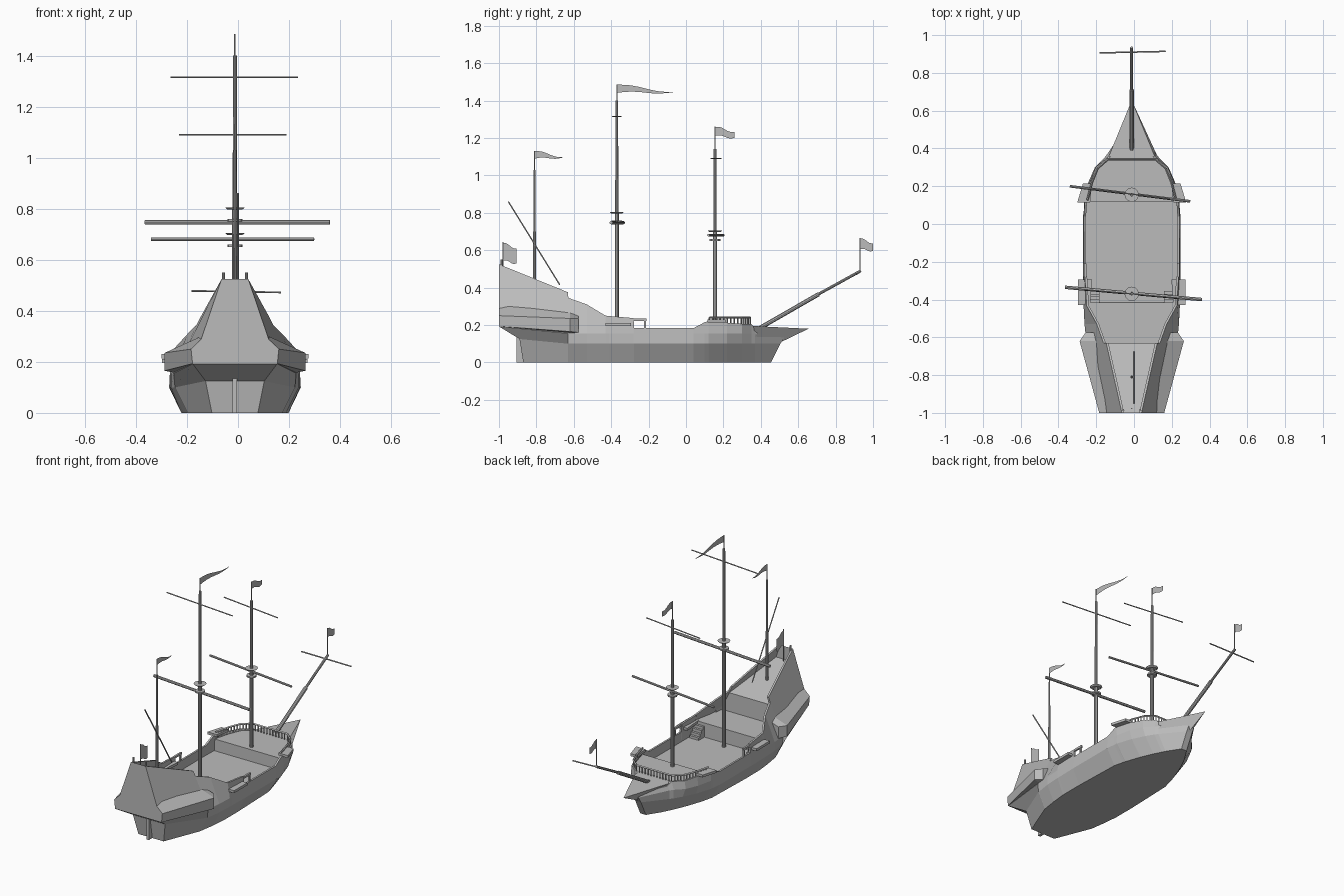
import bpy, bmesh, math
from mathutils import Vector

cube = bpy.data.objects.get("Cube")
if cube:
    bpy.data.objects.remove(cube, do_unlink=True)

CX = -0.012  # centreline of the ship

grey = bpy.data.materials.new("plain grey")
grey.use_nodes = True
tone = (0.5, 0.5, 0.5, 1)
grey.diffuse_color = tone
grey.node_tree.nodes["Principled BSDF"].inputs["Base Color"].default_value = tone


def finish(name, bm, solid=True):
    if solid:
        bmesh.ops.recalc_face_normals(bm, faces=bm.faces)
    mesh = bpy.data.meshes.new(name)
    bm.to_mesh(mesh)
    bm.free()
    mesh.materials.append(grey)
    obj = bpy.data.objects.new(name, mesh)
    bpy.context.collection.objects.link(obj)
    return obj


def loft(bm, rings):
    """Skin closed rings of equal length and return the vertex rings."""
    vs = [[bm.verts.new(p) for p in ring] for ring in rings]
    n = len(rings[0])
    for a, b in zip(vs, vs[1:]):
        for i in range(n):
            bm.faces.new((a[i], a[(i + 1) % n], b[(i + 1) % n], b[i]))
    return vs


def add_box(bm, lo, hi):
    ring = lambda z: [(lo[0], lo[1], z), (hi[0], lo[1], z), (hi[0], hi[1], z), (lo[0], hi[1], z)]
    a, b = loft(bm, [ring(lo[2]), ring(hi[2])])
    bm.faces.new(a)
    bm.faces.new(b)


def add_rod(bm, p, q, r1, r2=None, sides=8):
    p, q = Vector(p), Vector(q)
    turn = (q - p).to_track_quat('Z', 'Y')
    rings = []
    for c, r in ((p, r1), (q, r1 if r2 is None else r2)):
        rings.append([c + turn @ Vector((r * math.cos(t), r * math.sin(t), 0))
                      for t in (math.tau * k / sides for k in range(sides))])
    a, b = loft(bm, rings)
    bm.faces.new(a)
    bm.faces.new(b)


def rod(name, *args, **kw):
    bm = bmesh.new()
    add_rod(bm, *args, **kw)
    return finish(name, bm)


# Hull: y, bottom, chine and wale half widths, rail half width, rail height, deck height
STATIONS = [
    (-1.0, .09, .115, .165, .052, .525, .44),
    (-.631, .185, .235, .24, .135, .375, .33),
    (-.629, .185, .235, .24, .15, .345, .21),
    (-.53, .20, .25, .25, .185, .31, .21),
    (-.43, .21, .255, .255, .24, .25, .21),
    (-.415, .21, .255, .255, .24, .248, .21),
    (-.413, .21, .255, .255, .24, .248, .12),
    (-.28, .21, .258, .255, .248, .237, .12),
    (-.278, .21, .258, .255, .253, .183, .12),
    (.04, .20, .258, .255, .254, .183, .12),
    (.10, .185, .25, .253, .25, .215, .12),
    (.118, .18, .248, .252, .248, .22, .12),
    (.12, .18, .248, .252, .248, .22, .195),
    (.22, .145, .215, .23, .222, .212, .195),
    (.30, .11, .175, .195, .19, .206, .195),
    (.35, .085, .145, .145, .13, .205, .195),
    (.37, .075, .13, .13, .115, .18, .17),
    (.53, .02, .02, .02, .015, .165, .16),
]


def half_section(i, st):
    y, w0, w1, w2, wt, zt, zd = st
    first, last = i == 0, i == len(STATIONS) - 1
    z2 = .192 if first else .14 if last else .155
    y0 = -.87 if first else .455 if last else y
    y1 = -.89 if first else .505 if last else y
    t = min(max((zt - zd) / (zt - z2), 0), 1)
    rim = max(wt - .012, .006)
    deck = max(wt + (w2 - wt) * t - .012, .005)
    z1 = .125 if first else .1
    return [(w0, y0, 0), (w1, y1, z1), (w2, y, z2), (wt, y, zt), (rim, y, zt), (deck, y, zd)]


rings = []
for i, st in enumerate(STATIONS):
    half = half_section(i, st)
    rings.append([(CX + x, y, z) for x, y, z in half] +
                 [(CX - x, y, z) for x, y, z in reversed(half)])
bm = bmesh.new()
skin = loft(bm, rings)
for ring in (skin[0], skin[-1]):
    n = len(ring)
    for k in range(n // 2 - 1):
        bm.faces.new((ring[k], ring[k + 1], ring[n - 2 - k], ring[n - 1 - k]))
finish("hull", bm)

# Beak under the bowsprit
bm = bmesh.new()
deck = [(CX - .125, .35, .195), (CX + .125, .35, .195), (CX, .655, .18)]
keel = [(CX - .14, .35, .135), (CX + .14, .35, .135), (CX, .50, .105)]
a, b = loft(bm, [keel, deck])
bm.faces.new(a)
bm.faces.new(b)
finish("beak", bm)

# Stern galleries, quarter rails, channels and stairs on each side
for side, label in ((1, "left"), (-1, "right")):
    bm = bmesh.new()
    sections = [
        (-1.0, [(.11, .31), (.172, .25), (.166, .193), (.1, .193)]),
        (-.62, [(.19, .265), (.276, .235), (.276, .165), (.2, .15)]),
        (-.575, [(.2, .25), (.245, .235), (.245, .16), (.2, .15)]),
    ]
    vs = loft(bm, [[(CX + side * x, y, z) for x, z in pts] for y, pts in sections])
    bm.faces.new(vs[0])
    bm.faces.new(vs[-1])
    finish(label + "_stern_gallery", bm)

    for name, y0, y1, x0, x1, z in (("main", -.43, -.295, .285, .285, .203),
                                    ("fore", .115, .215, .288, .258, .222)):
        bm = bmesh.new()
        plan = [(.22, y0), (x0, y0), (x1, y1), (.21, y1)]
        a, b = loft(bm, [[(CX + side * x, y, h) for x, y in plan] for h in (z - .008, z + .008)])
        bm.faces.new(a)
        bm.faces.new(b)
        finish(label + "_" + name + "_channel", bm)

    bm = bmesh.new()
    xs = sorted((CX + side * .24, CX + side * .252))
    add_box(bm, (xs[0], -.28, .222), (xs[1], -.21, .235))
    add_box(bm, (xs[0], -.225, .18), (xs[1], -.215, .224))
    finish(label + "_quarter_rail", bm)

    bm = bmesh.new()
    xs = sorted((CX + side * .17, CX + side * .235))
    for k in range(4):
        add_box(bm, (xs[0], -.415, .12), (xs[1], -.40 + .015 * k, .19 - .018 * k))
    finish(label + "_stairs", bm)

    rod(label + "_stern_lantern", (CX + side * .045, -.985, .5),
        (CX + side * .045, -.985, .55), .006)

# Forecastle railing: posts and top rail following the deck edge
path = [(.235, .125), (.21, .22), (.18, .295), (.125, .343)]
path = [Vector((CX + x, y, .2)) for x, y in path] + \
       [Vector((CX - x, y, .2)) for x, y in reversed(path)]
bm = bmesh.new()
lift = Vector((0, 0, .04))
for p, q in zip(path, path[1:]):
    add_rod(bm, p + lift, q + lift, .006, sides=4)
    count = max(2, round((q - p).length / .02))
    for k in range(count):
        foot = p.lerp(q, k / count)
        add_rod(bm, foot, foot + lift, .0045, sides=4)
finish("forecastle_railing", bm)

# Rudder
bm = bmesh.new()
add_box(bm, (CX - .009, -.905, 0), (CX + .009, -.865, .14))
finish("rudder", bm)

# Masts: name, y, foot, top, flagpole top, radius, lookout height
for name, y, foot, top, tip, r, look in (("main", -.37, .12, 1.4, 1.485, .0115, .8),
                                         ("fore", .155, .19, 1.14, 1.26, .0115, .7),
                                         ("mizzen", -.81, .37, 1.03, 1.13, .008, None)):
    mid = look or (foot + top) / 2
    rod(name + "_mast", (CX, y, foot), (CX, y, mid), r, sides=10)
    rod(name + "_topmast", (CX, y, mid), (CX, y, top), r * .8, r * .65, sides=10)
    rod(name + "_flagpole", (CX, y, top), (CX, y, tip), .003, sides=6)
    if look:
        rod(name + "_lookout", (CX, y, look - .004), (CX, y, look + .004), .028, .038, sides=12)
        rod(name + "_mast_cap", (CX, y, look - .05), (CX, y, look - .04), .03, sides=10)

# Yards, slightly braced round
rod("main_yard", (-.365, -.335, .747), (.36, -.40, .747), .009)
rod("fore_yard", (-.34, .20, .68), (.298, .12, .68), .007)
rod("main_top_yard", (-.265, -.347, 1.315), (.235, -.392, 1.315), .0035, sides=6)
rod("fore_top_yard", (-.23, .186, 1.09), (.19, .133, 1.09), .0035, sides=6)
rod("mizzen_yard", (CX + .012, -.95, .86), (CX + .012, -.675, .415), .004, sides=6)

# Bowsprit with its small yard and flagpole
rod("bowsprit", (CX, .37, .17), (CX, .71, .365), .012, sides=10)
rod("bowsprit_end", (CX, .69, .355), (CX, .935, .49), .008, sides=10)
rod("bowsprit_yard", (-.183, .906, .478), (.168, .914, .472), .004, sides=6)
rod("bowsprit_flagpole", (CX, .93, .485), (CX, .93, .665), .003, sides=6)
rod("stern_flagpole", (CX, -.978, .44), (CX, -.978, .645), .003, sides=6)


def flag(name, y, z, length, height, end, drop, wave):
    """Waving sheet from the pole; end is the height left at the free edge."""
    bm = bmesh.new()
    steps = 8
    pairs = []
    for k in range(steps + 1):
        t = k / steps
        c = z - drop * t + wave * math.sin(math.tau * t)
        h = height + (end - height) * t
        pairs.append([bm.verts.new((CX, y + length * t, c + s * h / 2)) for s in (1, -1)])
    for a, b in zip(pairs, pairs[1:]):
        bm.faces.new((a[0], a[1], b[1], b[0]))
    finish(name, bm, solid=False)


flag("main_flag", -.37, 1.463, .3, .044, .001, .018, .006)
flag("fore_flag", .155, 1.235, .105, .048, .032, .018, .006)
flag("mizzen_flag", -.81, 1.11, .15, .042, .002, .014, .005)
flag("stern_flag", -.978, .59, .072, .095, .08, .02, .006)
flag("bowsprit_flag", .93, .633, .07, .058, .04, .016, .005)
